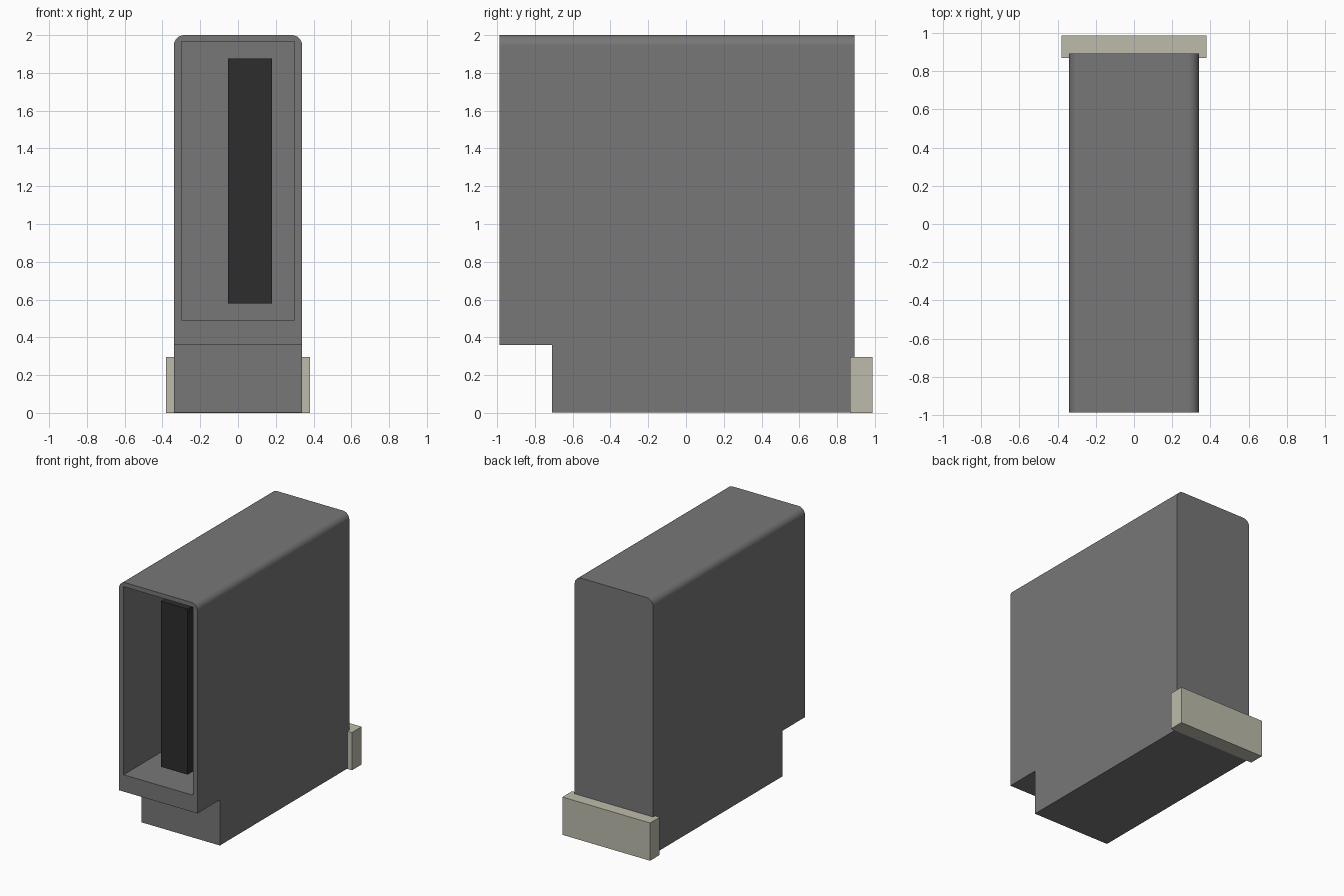
import bpy, bmesh, math

cube = bpy.data.objects.get("Cube")
if cube:
    bpy.data.objects.remove(cube, do_unlink=True)


def material(name, r, g, b):
    m = bpy.data.materials.new(name)
    m.diffuse_color = (r, g, b, 1)
    m.use_nodes = True
    bsdf = next(n for n in m.node_tree.nodes if n.type == 'BSDF_PRINCIPLED')
    bsdf.inputs["Base Color"].default_value = (r, g, b, 1)
    return m


grey = material("mid grey", 0.185, 0.185, 0.185)
black = material("dark grey", 0.026, 0.026, 0.026)
beige = material("pale beige", 0.51, 0.50, 0.41)


def add_object(name, bm, mat):
    bmesh.ops.recalc_face_normals(bm, faces=bm.faces[:])
    mesh = bpy.data.meshes.new(name)
    bm.to_mesh(mesh)
    bm.free()
    mesh.materials.append(mat)
    ob = bpy.data.objects.new(name, mesh)
    bpy.context.collection.objects.link(ob)
    return ob


def box(name, x, y, z, mat):
    bm = bmesh.new()
    bmesh.ops.create_cube(bm, size=1)
    for v in bm.verts:
        v.co = [lo + (c + 0.5) * (hi - lo) for c, (lo, hi) in zip(v.co, (x, y, z))]
    return add_object(name, bm, mat)


# Casing: stepped side profile extruded across the width
W = 0.34
profile = [(-0.987, 0.36), (-0.71, 0.36), (-0.71, 0.003),
           (0.892, 0.003), (0.892, 2.0), (-0.987, 2.0)]
bm = bmesh.new()
side = bm.faces.new([bm.verts.new((-W, y, z)) for y, z in profile])
ext = bmesh.ops.extrude_face_region(bm, geom=[side])
bmesh.ops.translate(bm, vec=(2 * W, 0, 0),
                    verts=[g for g in ext["geom"] if isinstance(g, bmesh.types.BMVert)])
# Round the two long top edges
top = [e for e in bm.edges
       if all(v.co.z > 1.99 for v in e.verts)
       and abs(e.verts[0].co.x - e.verts[1].co.x) < 0.001]
bmesh.ops.bevel(bm, geom=top, offset=0.056, segments=8, profile=0.5, affect='EDGES')
casing = add_object("casing", bm, grey)

# Deep pocket in the front
cutter = box("pocket_cutter", (-0.30, 0.30), (-1.2, 0.85), (0.492, 1.965), grey)
cutter.hide_render = True
cut = casing.modifiers.new("pocket", 'BOOLEAN')
cut.operation = 'DIFFERENCE'
cut.solver = 'EXACT'
cut.object = cutter
bpy.ops.object.select_all(action='DESELECT')
casing.select_set(True)
bpy.context.view_layer.objects.active = casing
bpy.ops.object.modifier_apply(modifier="pocket")
bpy.data.objects.remove(cutter, do_unlink=True)
bpy.ops.object.shade_smooth_by_angle(angle=math.radians(30))
weighted = casing.modifiers.new("flat_sides", 'WEIGHTED_NORMAL')
weighted.keep_sharp = True

# Connector block standing in the pocket, off centre
box("connector_block", (-0.053, 0.18), (-0.88, 0.86), (0.58, 1.877), black)

# Bar wrapped around the lower back edge
box("rear_bar", (-0.38, 0.38), (0.868, 0.987), (0.0, 0.296), beige)
